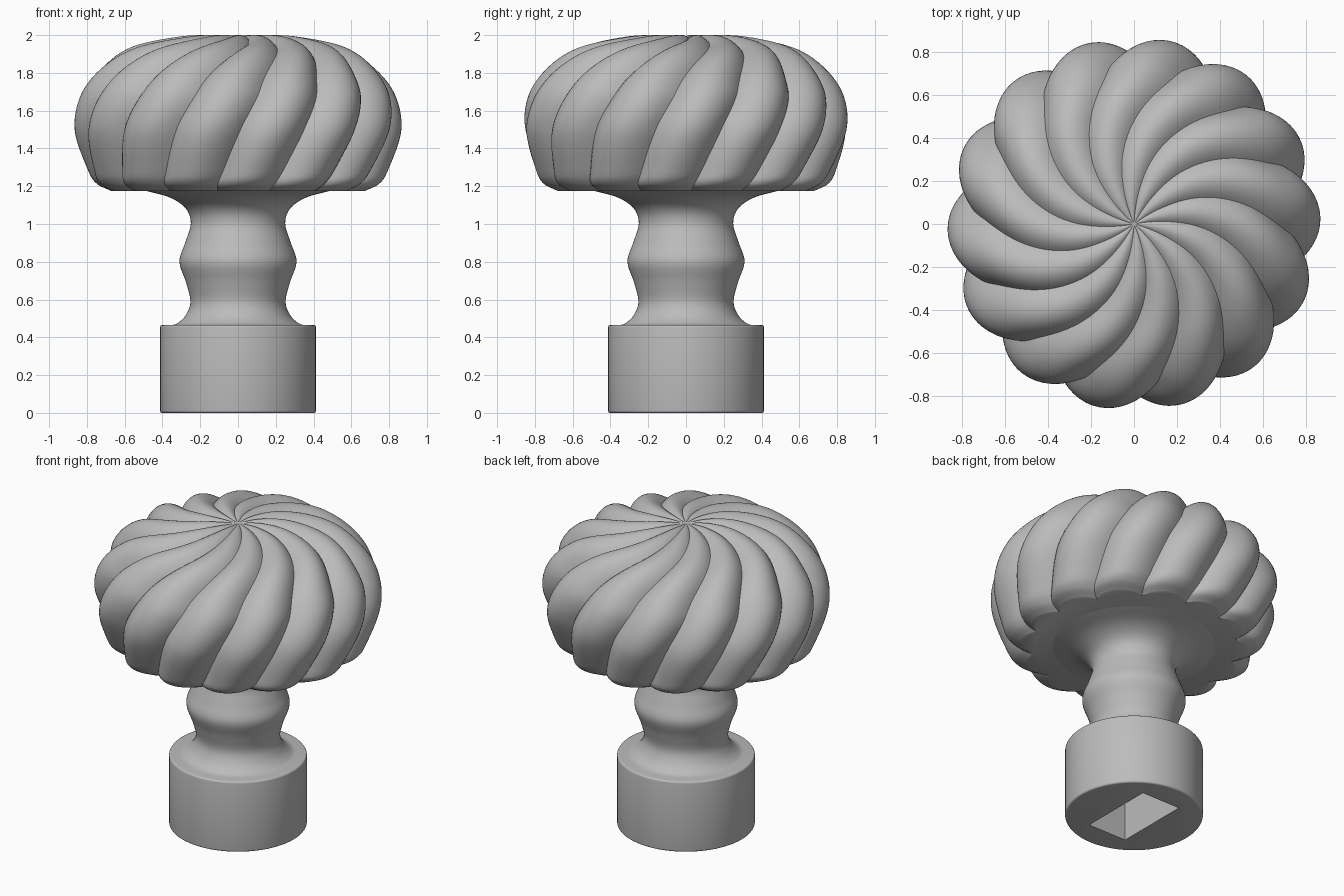
import bpy, bmesh, math
from mathutils import Vector

cube = bpy.data.objects.get("Cube")
if cube:
    bpy.data.objects.remove(cube, do_unlink=True)

grey = bpy.data.materials.new("plain_grey")
grey.use_nodes = True
COLOUR = (0.5, 0.5, 0.5, 1)
grey.diffuse_color = COLOUR
grey.node_tree.nodes["Principled BSDF"].inputs["Base Color"].default_value = COLOUR


def smooth_path(points, steps):
    """Catmull-Rom curve through (radius, height, twist) points."""
    p = [Vector(q) for q in points]
    p = [2 * p[0] - p[1]] + p + [2 * p[-1] - p[-2]]
    path = []
    for a, b, c, d in zip(p, p[1:], p[2:], p[3:]):
        for i in range(steps):
            t = i / steps
            path.append(0.5 * (2 * b + (c - a) * t + (2 * a - 5 * b + 4 * c - d) * t ** 2
                               + (3 * b - a - 3 * c + d) * t ** 3))
    return path + [p[-2]]


def lathe(name, path, columns, lobes=0, depth=0, start=0):
    """Spin a bottom-to-top path; lobes adds twisted, rounded flutes."""
    bm = bmesh.new()
    rings = []
    for i, (r, z, twist) in enumerate(path):
        along = path[min(i + 1, len(path) - 1)] - path[max(i - 1, 0)]
        normal = Vector((along.y, max(-along.x, 0))).normalized()
        ring = []
        for k in range(columns):
            groove = 0
            if lobes:
                across = 2 * (k * lobes / columns % 1) - 1
                groove = depth * r * across ** 2
            angle = math.tau * k / columns + math.radians(start + twist)
            radius = max(r - groove * normal.x, 0)
            ring.append(bm.verts.new((radius * math.cos(angle), radius * math.sin(angle),
                                      z - groove * normal.y)))
        rings.append(ring)
    for low, high in zip(rings, rings[1:]):
        for k in range(columns):
            n = (k + 1) % columns
            bm.faces.new((low[k], low[n], high[n], high[k]))
    bm.faces.new(rings[0][::-1])
    if path[-1].x > 0:
        bm.faces.new(rings[-1])
    bmesh.ops.remove_doubles(bm, verts=bm.verts, dist=0.0001)
    return finish(name, bm)


def finish(name, bm):
    mesh = bpy.data.meshes.new(name)
    bm.to_mesh(mesh)
    bm.free()
    mesh.materials.append(grey)
    obj = bpy.data.objects.new(name, mesh)
    bpy.context.collection.objects.link(obj)
    return obj


def shade(obj):
    bpy.ops.object.select_all(action='DESELECT')
    obj.select_set(True)
    bpy.context.view_layer.objects.active = obj
    bpy.ops.object.shade_smooth_by_angle(angle=math.radians(35))


# Domed head with spiral flutes
head_path = smooth_path([(.68, 1.175, -11), (.757, 1.215, -10), (.80, 1.29, -7),
                         (.865, 1.5, 0), (.836, 1.685, 6), (.73, 1.83, 11),
                         (.57, 1.935, 20), (.33, 1.99, 34), (.15, 2.0, 42),
                         (0, 1.985, 48)], 8)
shade(lathe("fluted_head", head_path, 14 * 16, lobes=14, depth=0.1, start=-89))

# Turned neck with a bulge in the middle
neck_path = smooth_path([(.36, .463, 0), (.32, .475, 0), (.275, .52, 0), (.252, .59, 0),
                         (.275, .69, 0), (.31, .80, 0), (.28, .9, 0), (.25, 1.0, 0),
                         (.275, 1.08, 0), (.36, 1.14, 0), (.49, 1.176, 0)], 6)
shade(lathe("turned_neck", neck_path, 96))

# Cylindrical base with rounded rims
RADIUS, TOP, RIM = 0.413, 0.465, 0.012
base_path = []
for z, first in ((RIM, -90), (TOP - RIM, 0)):
    for step in range(5):
        a = math.radians(first + step * 22.5)
        base_path.append(Vector((RADIUS - RIM + RIM * math.cos(a), z + RIM * math.sin(a), 0)))
base = lathe("base", base_path, 96)

# Rectangular socket cut up into the base
SOCKET_DEPTH = 0.35
bm = bmesh.new()
bmesh.ops.create_cube(bm, size=1)
bmesh.ops.scale(bm, vec=(0.28, 0.5, 2 * SOCKET_DEPTH), verts=bm.verts)
cutter = finish("socket_cutter", bm)
cutter.hide_render = True
cut = base.modifiers.new("socket", 'BOOLEAN')
cut.object = cutter
cut.solver = 'EXACT'
bpy.context.view_layer.objects.active = base
bpy.ops.object.modifier_apply(modifier=cut.name)
bpy.data.objects.remove(cutter, do_unlink=True)
shade(base)
